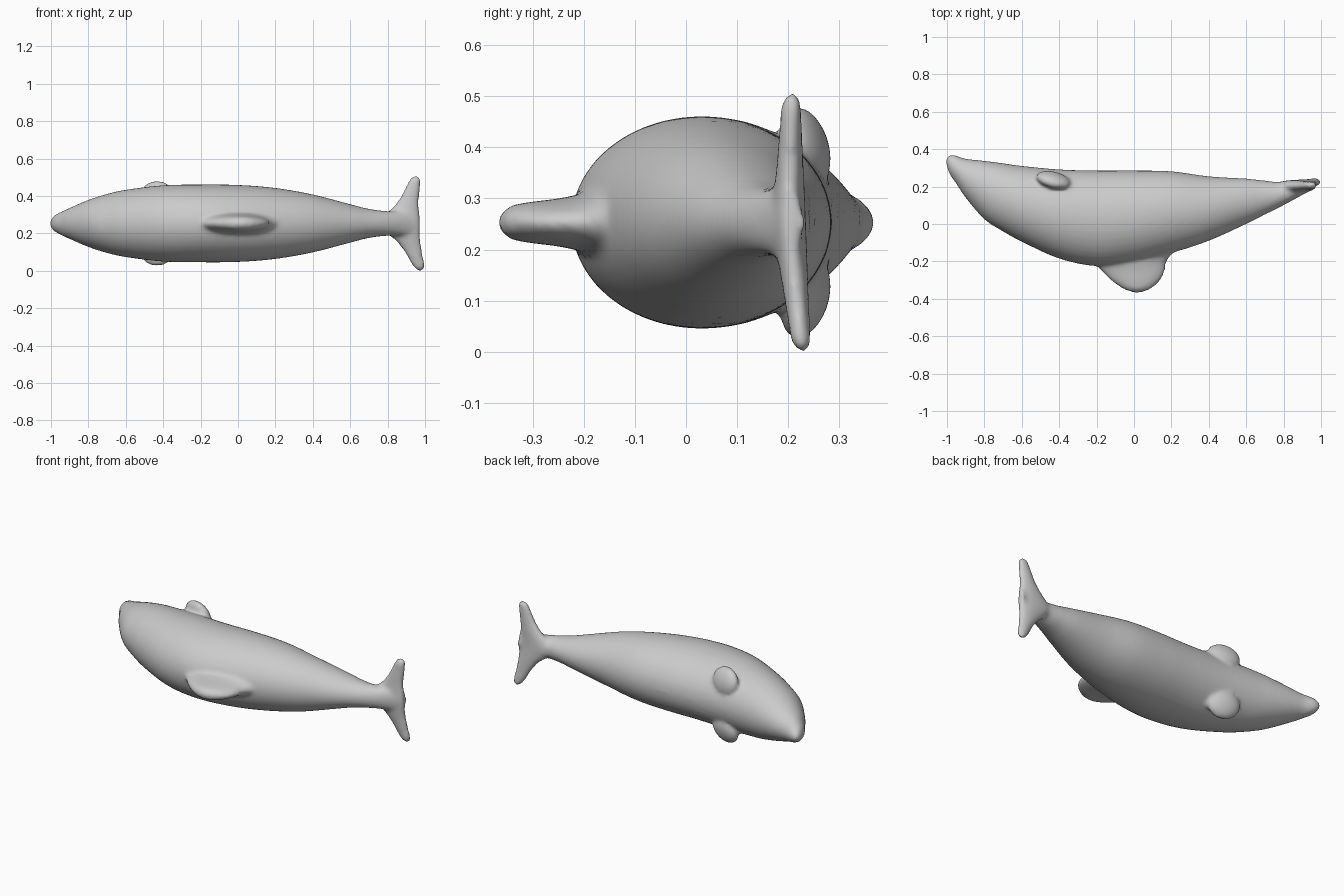
import bpy, bmesh, math
from mathutils import Vector

if "Cube" in bpy.data.objects:
    bpy.data.objects.remove(bpy.data.objects["Cube"])

MID = 0.253   # height of the left/right symmetry plane


def smooth_rows(rows, steps=5):
    """Catmull-Rom interpolation between section rows."""
    out = []
    for i in range(len(rows) - 1):
        p0, p1 = rows[max(i - 1, 0)], rows[i]
        p2, p3 = rows[i + 1], rows[min(i + 2, len(rows) - 1)]
        for s in range(steps):
            t = s / steps
            out.append([0.5 * (2*b + (c - a)*t + (2*a - 5*b + 4*c - d)*t*t
                               + (3*b - a - 3*c + d)*t**3)
                        for a, b, c, d in zip(p0, p1, p2, p3)])
    return out + [list(rows[-1])]


def loft(name, rows, place, n=40):
    """Skin elliptical sections; place(row, cos, sin) gives each point."""
    bm = bmesh.new()
    rings = []
    for r in smooth_rows(rows):
        rings.append([bm.verts.new(place(r, math.cos(k*math.tau/n), math.sin(k*math.tau/n)))
                      for k in range(n)])
    for a, b in zip(rings, rings[1:]):
        for k in range(n):
            bm.faces.new((a[k], a[(k+1) % n], b[(k+1) % n], b[k]))
    bm.faces.new(rings[0][::-1])
    bm.faces.new(rings[-1])
    bmesh.ops.recalc_face_normals(bm, faces=bm.faces)
    me = bpy.data.meshes.new(name)
    bm.to_mesh(me)
    bm.free()
    ob = bpy.data.objects.new(name, me)
    bpy.context.collection.objects.link(ob)
    return ob


# Body: x, back y, belly y, half width
body = loft("dolphin", [
    (-1.003, .315, .355, .015), (-.985, .265, .369, .04), (-.95, .215, .366, .06),
    (-.9, .14, .349, .083), (-.8, .025, .338, .126), (-.7, -.04, .325, .158),
    (-.6, -.095, .311, .18), (-.4, -.185, .292, .204), (-.2, -.225, .286, .208),
    (0, -.205, .286, .206), (.2, -.155, .282, .19), (.4, -.09, .255, .155),
    (.6, 0, .243, .103), (.7, .05, .232, .078), (.8, .1, .222, .066),
    (.9, .155, .222, .065), (.97, .19, .232, .06)],
    lambda r, c, s: (r[0], (r[1]+r[2])/2 + c*(r[2]-r[1])/2, MID + s*r[3]))

# Dorsal fin: y, front x, rear x, half thickness
fin = loft("dorsal_fin", [
    (-.08, -.25, .30, .10), (-.15, -.24, .215, .075), (-.2, -.22, .175, .058),
    (-.25, -.175, .166, .047), (-.3, -.125, .142, .041), (-.34, -.07, .10, .034),
    (-.358, -.03, .065, .022), (-.368, 0, .03, .008)],
    lambda r, c, s: ((r[1]+r[2])/2 + c*(r[2]-r[1])/2, r[0], MID + s*r[3]))

# Tail fluke halves: outward offset, front x, rear x, y centre, half thickness
parts = [fin]
for side in (1, -1):
    lean = -.012 * side   # upper and lower lobes differ slightly
    parts.append(loft("fluke", [
        (-.02, .74, .975, .20, .035), (.04, .78, .974, .203, .032),
        (.09, .835, .973, .207, .028), (.14, .875, .976, .21, .025),
        (.19, .903, .984, .213, .022), (.225, .922, .99, .215, .02),
        (.244, .936, .986, .217, .016), (.253, .95, .972, .217, .008)],
        lambda r, c, s: ((r[1]+r[2])/2 + lean*r[0]/.25 + c*(r[2]-r[1])/2,
                         r[3] - side*.01*r[0]/.25 + s*r[4], MID + side*r[0])))
    # Small flippers folded against the chest
    bpy.ops.mesh.primitive_uv_sphere_add(segments=32, ring_count=20, radius=1,
        location=(-.43, .235, MID + side*.15), rotation=(side*.3, 0, -.25))
    flip = bpy.context.object
    flip.name = "flipper"
    flip.scale = (.095, .04, .08)
    parts.append(flip)

# Fuse everything into one soft skin
bpy.ops.object.select_all(action='DESELECT')
for ob in parts + [body]:
    ob.select_set(True)
bpy.context.view_layer.objects.active = body
bpy.ops.object.join()
rm = body.modifiers.new("fuse", 'REMESH')
rm.mode = 'VOXEL'
rm.voxel_size = .011
rm.use_smooth_shade = True
sm = body.modifiers.new("soften", 'SMOOTH')
sm.factor = .5
sm.iterations = 8
